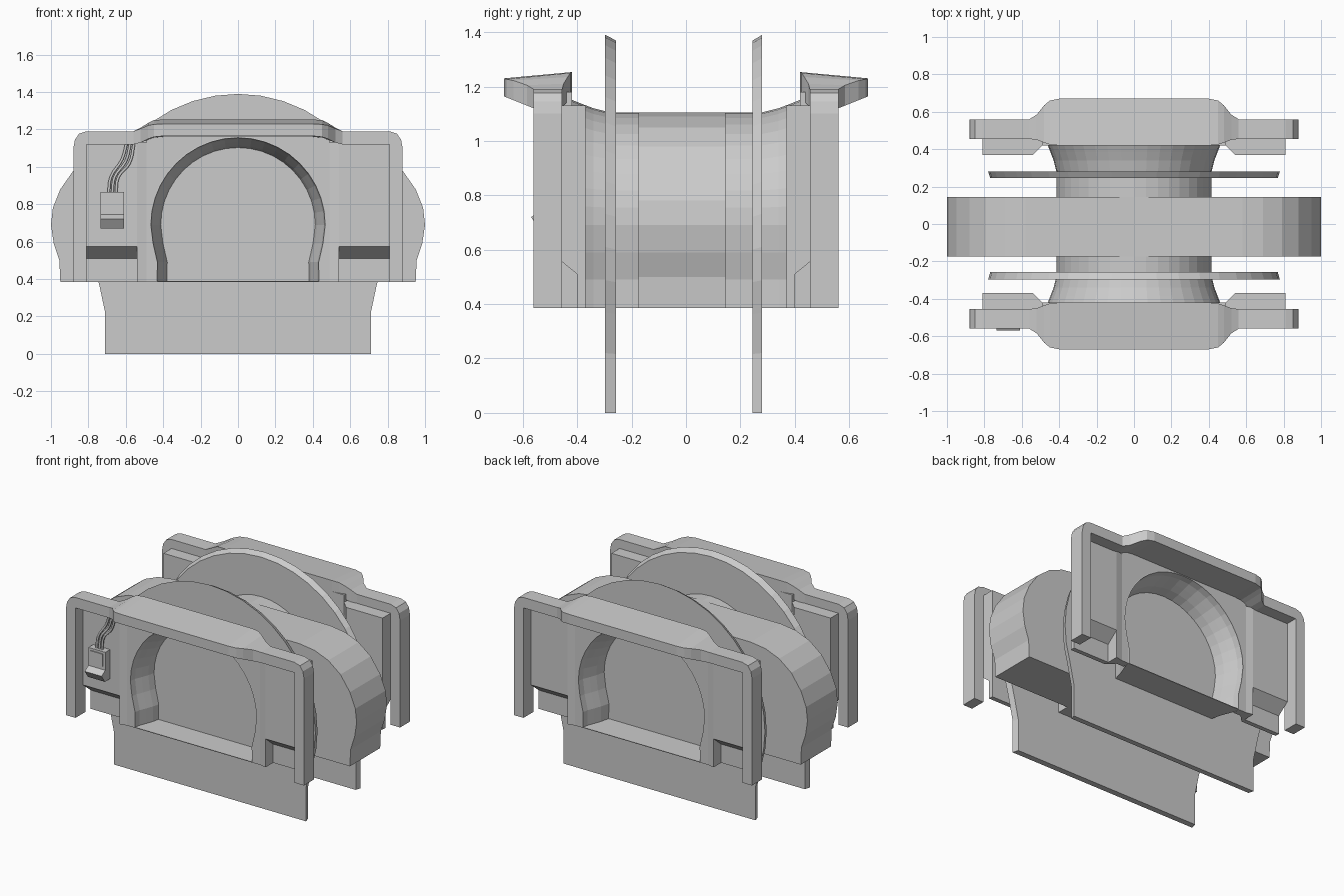
import bpy, bmesh
from math import sin, cos, pi, radians

if "Cube" in bpy.data.objects:
    bpy.data.objects.remove(bpy.data.objects["Cube"])


def finish(name, bm, mirror=None):
    """Turn a bmesh into an object, optionally mirrored through the origin."""
    bmesh.ops.recalc_face_normals(bm, faces=bm.faces)
    me = bpy.data.meshes.new(name)
    bm.to_mesh(me)
    bm.free()
    ob = bpy.data.objects.new(name, me)
    bpy.context.collection.objects.link(ob)
    if mirror:
        m = ob.modifiers.new("mirror", 'MIRROR')
        m.use_axis = ['X' in mirror, 'Y' in mirror, False]
        m.use_mirror_merge = False
    return ob


def loft(name, rings, caps=True, mirror=None):
    """Skin a list of closed rings with equal point counts."""
    bm = bmesh.new()
    vs = [[bm.verts.new(p) for p in r] for r in rings]
    n = len(rings[0])
    for a, b in zip(vs, vs[1:]):
        for i in range(n):
            j = (i + 1) % n
            bm.faces.new((a[i], a[j], b[j], b[i]))
    if caps:
        bm.faces.new(vs[0])
        bm.faces.new(vs[-1])
    return finish(name, bm, mirror)


def prism(name, pts, axis, lo, hi, mirror=None):
    """Extrude a 2D outline along x, y or z."""
    put = {'x': lambda p, t: (t, p[0], p[1]),
           'y': lambda p, t: (p[0], t, p[1]),
           'z': lambda p, t: (p[0], p[1], t)}[axis]
    return loft(name, [[put(p, t) for p in pts] for t in (lo, hi)], True, mirror)


def both(half):
    """Complete a right-hand (x, z) outline with its left-hand copy."""
    return half + [(-x, z) for x, z in reversed(half) if x > 1e-6]


BASE = 0.385


def arch(r):
    half = [(r - .035, BASE), (r - .035, .49), (r - .012, .59)]
    half += [(r * cos(a), .69 + r * sin(a)) for a in (i * pi / 20 for i in range(10))]
    return both(half + [(0, .69 + r)])


# Tunnel flaring out at both mouths
stations = [(-.47, .472), (-.43, .465), (-.385, .447), (-.34, .43), (-.28, .415)]
stations += [(-y, r) for y, r in reversed(stations)]
tunnel = loft("tunnel", [[(x, y, z) for x, z in arch(r)] for y, r in stations], False)
s = tunnel.modifiers.new("wall", 'SOLIDIFY')
s.thickness = .006
s.offset = -1

# Wide rounded middle block
body = both([(.95, BASE), (.955, .5), (.985, .59), (1, .69), (.99, .78), (.95, .88),
             (.88, .98), (.79, 1.05), (.69, 1.09), (.58, 1.105)])
prism("middle_block", body, 'y', -.175, .145)

# Two thin round-topped plates
disc = [(.71, 0), (.71, .22)]
disc += [(.78 * cos(a), .61 + .78 * sin(a))
         for a in (radians(-18 + 9 * i) for i in range(12))] + [(0, 1.39)]
disc = both(disc)
for label, outer, inner in (("front_plate", -.297, -.257), ("back_plate", .28, .245)):
    loft(label, [[(x, outer, z) for x, z in disc],
                 [(x * .985, inner, z * .985) for x, z in disc]])

# Gate wall around the arch
wall = [(-.49, BASE), (-.49, 1.18), (.49, 1.18), (.49, BASE)] + arch(.47)
prism("arch_wall", wall, 'y', -.47, -.42, 'Y')

# Angled jambs and side panels with a recessed foot
prism("jamb", [(.49, -.47), (.54, -.48), (.54, -.37), (.49, -.42)],
      'z', BASE, 1.13, 'XY')
prism("side_panel", [(-.37, BASE), (-.40, BASE), (-.40, .51), (-.48, .575),
                     (-.48, 1.13), (-.37, 1.13)], 'x', .54, .81, 'XY')


# Gate rim that swells forward into a canopy at the top
def leg(xo, zo, xi, zi):
    return [(xo, -.56, zo), (xo, -.455, zo), (xi, -.455, zi), (xi, -.56, zi)]


def bar(x, front, back, tf, tb, bb, bf):
    return [(x, front, tf), (x, back, tb), (x, back, bb), (x, front, bf)]


right = [leg(.88, BASE, .81, BASE), leg(.88, 1.10, .81, 1.08),
         leg(.872, 1.145, .81, 1.115), leg(.85, 1.177, .808, 1.12),
         leg(.81, 1.19, .80, 1.12),
         bar(.56, -.56, -.455, 1.19, 1.19, 1.12, 1.12),
         bar(.52, -.585, -.45, 1.205, 1.21, 1.13, 1.13),
         bar(.48, -.635, -.435, 1.222, 1.235, 1.145, 1.15),
         bar(.45, -.66, -.425, 1.227, 1.25, 1.155, 1.16),
         bar(.40, -.67, -.42, 1.23, 1.253, 1.16, 1.165)]
left = [[(-x, y, z) for x, y, z in r] for r in reversed(right)]
loft("gate_rim_and_canopy", right + left, True, 'Y')

# Control box on the front left panel
prism("control_box", [(-.47, .865), (-.53, .865), (-.53, .745), (-.57, .72),
                      (-.535, .67), (-.47, .67)], 'x', -.735, -.61)
prism("control_box_screen", [(-.717, .765), (-.628, .765), (-.628, .85), (-.717, .85)],
      'y', -.536, -.52)

# Three cables from the box up under the rim
for i in range(3):
    d = (i - 1) * .02
    cu = bpy.data.curves.new("cable", 'CURVE')
    cu.dimensions = '3D'
    cu.bevel_depth = .008
    cu.bevel_resolution = 1
    cu.resolution_u = 4
    sp = cu.splines.new('BEZIER')
    path = [(-.672 + d, .86), (-.66 + d, .945), (-.60 + d, 1.03 - d * .5), (-.575 + d, 1.13)]
    sp.bezier_points.add(len(path) - 1)
    for bp, (x, z) in zip(sp.bezier_points, path):
        bp.co = (x, -.505, z)
        bp.handle_left_type = bp.handle_right_type = 'AUTO'
    bpy.context.collection.objects.link(bpy.data.objects.new("cable", cu))
